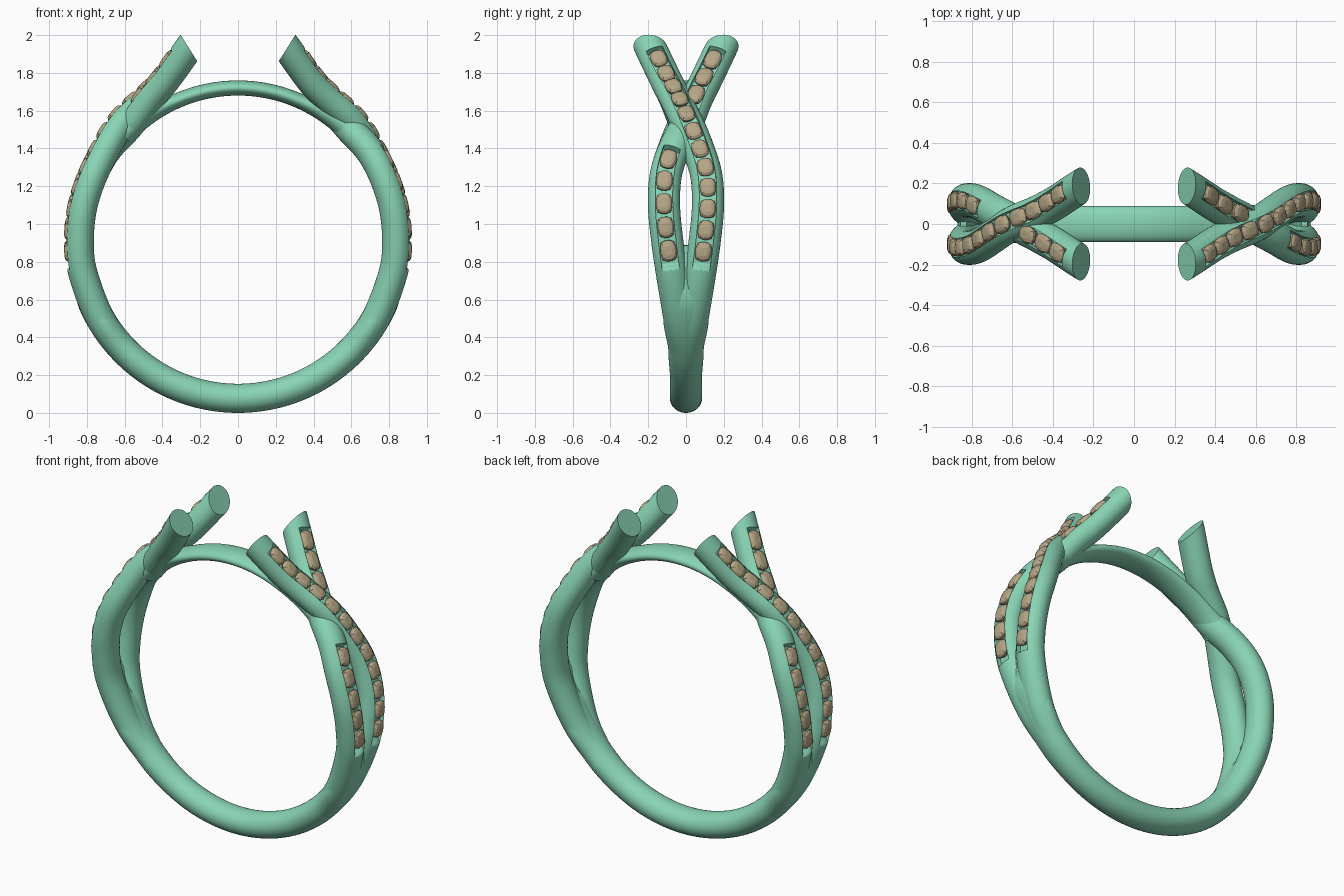
import bpy, bmesh, math
from mathutils import Vector, Matrix

if "Cube" in bpy.data.objects:
    bpy.data.objects.remove(bpy.data.objects["Cube"])

CZ, R = 0.917, 0.84            # ring centre height, centreline radius
HW, HT = 0.085, 0.077          # half width and half thickness of a strand
GW, FLOOR = 0.046, 0.036       # stone channel half width and floor height


def material(name, rgb):
    m = bpy.data.materials.new(name)
    m.diffuse_color = (*rgb, 1)
    m.use_nodes = True
    m.node_tree.nodes["Principled BSDF"].inputs["Base Color"].default_value = m.diffuse_color
    return m


METAL = material("metal", (0.25, 0.66, 0.46))
STONE = material("stone", (0.46, 0.38, 0.24))


def finish(name, bm, mat, angle=35, smooth=True):
    bmesh.ops.remove_doubles(bm, verts=bm.verts, dist=1e-5)
    bmesh.ops.recalc_face_normals(bm, faces=bm.faces)
    me = bpy.data.meshes.new(name)
    bm.to_mesh(me)
    bm.free()
    me.materials.append(mat)
    if smooth:
        me.shade_smooth()
        me.set_sharp_from_angle(angle=math.radians(angle))
    ob = bpy.data.objects.new(name, me)
    bpy.context.collection.objects.link(ob)
    return ob


def loft(rings):
    bm = bmesh.new()
    vs = [[bm.verts.new(p) for p in r] for r in rings]
    n = len(vs[0])
    for a, b in zip(vs, vs[1:]):
        for i in range(n):
            bm.faces.new((a[i], a[(i + 1) % n], b[(i + 1) % n], b[i]))
    bm.faces.new(vs[0][::-1])
    bm.faces.new(vs[-1])
    return bm


def interp(table, x):
    if x <= table[0][0]:
        return table[0][1]
    for (x0, v0), (x1, v1) in zip(table, table[1:]):
        if x <= x1:
            t = (x - x0) / (x1 - x0)
            t = t * t * (3 - 2 * t)
            return v0 + (v1 - v0) * t
    return table[-1][1]


def polar(a, r, y=0):
    a = math.radians(a)
    return Vector((r * math.cos(a), y, CZ + r * math.sin(a)))


def arc_band(name, a0, a1, steps, size):
    """Elliptical band along the ring; size(a) -> centre radius, half width, half thickness."""
    rings = []
    for k in range(steps + 1):
        a = a0 + (a1 - a0) * k / steps
        r, w, t = size(a)
        rings.append([polar(a, r + t * math.cos(u), w * math.sin(u))
                      for u in (math.tau * i / 36 for i in range(36))])
    return finish(name, loft(rings), METAL)


# Lower shank, widening and thinning into the fork on each side
def shank_size(a):
    d = abs(a + 90)
    w = interp([(30, HW), (45, .093), (60, .12), (76, .152), (88, .09)], d)
    t = interp([(66, HT), (81, .04), (88, .015)], d)
    return R, w, t


arc_band("lower_shank", -178, -2, 100, shank_size)


# Thin bridge under the open top
def bridge_size(a):
    t = interp([(22, .04), (48, .065)], abs(a - 90))
    return 0.763 + t, 0.088, t


arc_band("top_bridge", 42, 138, 60, bridge_size)


def strand_path(side, lift):
    """Dense centreline of a strand; lift moves it outward where the two cross."""
    pts = [polar(a, r, y) for a, r, y in (
        (-60, R, 0), (-45, R, .008), (-30, R, .035), (-12, R, .075), (0, R, .1),
        (12, R, .116), (24, R, .107), (36, .845, .057))]
    pts += [Vector(p) for p in ((.565, -.012, 1.56), (.475, -.055, 1.66), (.385, -.105, 1.76),
                                (.26, -.187, 1.932), (.17, -.24, 2.055))]
    for p in pts:
        p.y *= side
    out = []
    for i in range(len(pts) - 1):
        p0, p1, p2, p3 = pts[max(i - 1, 0)], pts[i], pts[i + 1], pts[min(i + 2, len(pts) - 1)]
        for k in range(16):
            t = k / 16
            out.append(0.5 * (2 * p1 + (p2 - p0) * t + (2 * p0 - 5 * p1 + 4 * p2 - p3) * t * t
                              + (3 * p1 - p0 - 3 * p2 + p3) * t ** 3))
    for p in out:
        push = lift * math.exp(-((p.z - 1.53) / .11) ** 2)
        p.x += push * .7
        p.z += push * .7
    return out


def frames(path):
    res = []
    for i, p in enumerate(path):
        t = (path[min(i + 1, len(path) - 1)] - path[max(i - 1, 0)]).normalized()
        b = Vector((0, 1, 0))
        b = (b - t * b.dot(t)).normalized()
        res.append((p, t, b, b.cross(t)))
    return res


def strand_profile(g, s):
    """Round section with a channel of depth factor g cut in the outer side."""
    th = math.asin(GW / HW)
    pts = [(HW * math.sin(u), HT * math.cos(u))
           for u in (th + (math.tau - 2 * th) * i / 30 for i in range(31))]
    for i in range(7):
        x = -GW + 2 * GW * i / 6
        h = HT * math.sqrt(1 - (x / HW) ** 2)
        pts.append((x, h + (FLOOR - h) * g))
    return [(x * s, h * s) for x, h in pts]


def resample(fr, z0, z1, n):
    """n frames evenly spaced by length between two heights, and the spacing."""
    part = [f for f in fr if z0 <= f[0].z <= z1]
    acc = [0]
    for f, g in zip(part, part[1:]):
        acc.append(acc[-1] + (g[0] - f[0]).length)
    step = acc[-1] / n
    got = [min(range(len(acc)), key=lambda i: abs(acc[i] - (k + .5) * step)) for k in range(n)]
    res = []
    for k, i in enumerate(got):
        p, t, b, nn = part[i]
        res.append((p + t * ((k + .5) * step - acc[i]), t, b, nn))
    return res, step


def add_stone(bm, frame, half_len):
    """Cushion stone: table, crown, girdle and a short base."""
    p, t, b, n = frame
    rings = []
    for h, s in ((.03, .7), (.058, 1), (.066, .97), (.076, .78), (.081, .45)):
        ring = []
        for i in range(12):
            u = math.tau * (i + .5) / 12
            c, q = math.cos(u), math.sin(u)
            k = s / (abs(c) ** 3.4 + abs(q) ** 3.4) ** (1 / 3.4)
            ring.append(bm.verts.new(p + b * (c * k * .043) + t * (q * k * half_len) + n * h))
        rings.append(ring)
    for r0, r1 in zip(rings, rings[1:]):
        for i in range(12):
            j = (i + 1) % 12
            bm.faces.new((r0[i], r0[j], r1[j], r1[i]))
    bm.faces.new(rings[0][::-1])
    bm.faces.new(rings[-1])


def half_turn(ob, name):
    me = ob.data.copy()
    me.transform(Matrix.Rotation(math.pi, 4, 'Z'))
    bpy.context.collection.objects.link(bpy.data.objects.new(name, me))


# Crossing strands with their stone rows: (label, side, lift, stone rows)
for label, side, lift, rows in (
        ("over", 1, .022, ((.80, 1.885, 12),)),
        ("under", -1, -.018, ((.80, 1.365, 5), (1.60, 1.885, 3)))):
    path = strand_path(side, lift)
    # extra sections give the channels crisp ends
    dense = []
    for a, c in zip(path, path[1:]):
        dense += [a.lerp(c, k / 3) for k in range(3)]
    fr = frames(dense)
    rings = []
    for p, t, b, n in fr:
        g = max(interp([(z0 - .03, 0), (z0, 1), (z1, 1), (z1 + .006, 0)], p.z) for z0, z1, _ in rows)
        s = interp([(.2, .93), (.6, 1)], p.z)
        rings.append([p + b * x + n * h for x, h in strand_profile(g, s)])
    bm = loft(rings)
    # slanted open end
    cut = bmesh.ops.bisect_plane(bm, geom=bm.verts[:] + bm.edges[:] + bm.faces[:], dist=1e-6,
                                 plane_co=(.26, 0, 1.932), plane_no=(-.135, 0, .085), clear_outer=True)
    bmesh.ops.holes_fill(bm, edges=[e for e in bm.edges if e.is_boundary], sides=0)
    half_turn(finish(f"{label}_strand_right", bm, METAL), f"{label}_strand_left")

    sb = bmesh.new()
    for z0, z1, count in rows:
        placed, step = resample(fr, z0, z1, count)
        for f in placed:
            add_stone(sb, f, step * .475)
    half_turn(finish(f"{label}_stones_right", sb, STONE, smooth=False), f"{label}_stones_left")
